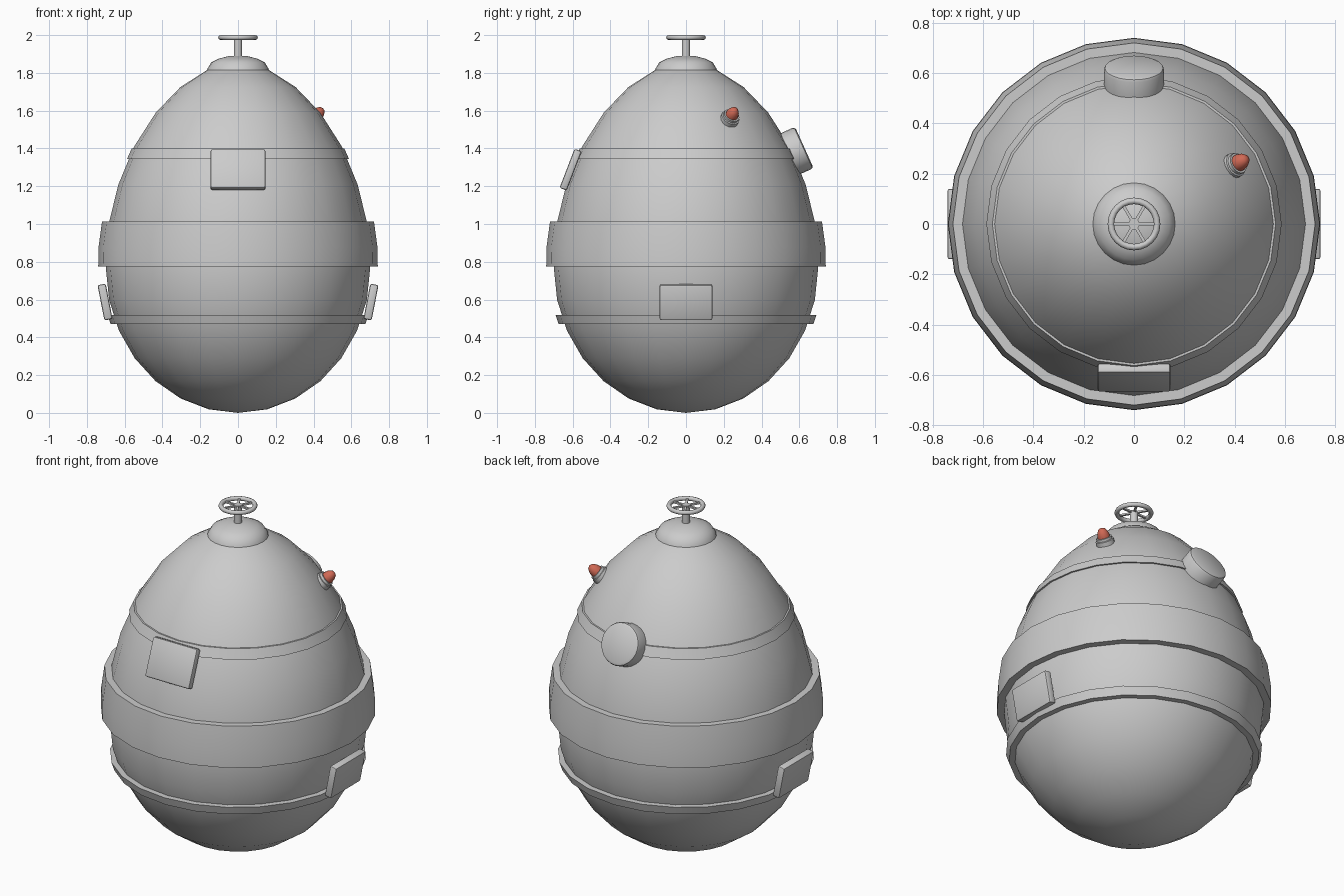
import bpy, bmesh, math
from mathutils import Vector, Matrix

if "Cube" in bpy.data.objects:
    bpy.data.objects.remove(bpy.data.objects["Cube"])


def material(name, color):
    m = bpy.data.materials.new(name)
    m.diffuse_color = (*color, 1)
    m.use_nodes = True
    m.node_tree.nodes["Principled BSDF"].inputs["Base Color"].default_value = m.diffuse_color
    return m


GREY = material("light grey", (0.6, 0.6, 0.6))
RED = material("signal red", (0.63, 0.14, 0.09))


def finish(name, bm, mat, angle=35, matrix=None):
    if matrix is not None:
        bm.transform(matrix)
    bmesh.ops.recalc_face_normals(bm, faces=bm.faces)
    mesh = bpy.data.meshes.new(name)
    bm.to_mesh(mesh)
    bm.free()
    ob = bpy.data.objects.new(name, mesh)
    bpy.context.collection.objects.link(ob)
    mesh.materials.append(mat)
    bpy.ops.object.select_all(action='DESELECT')
    ob.select_set(True)
    bpy.context.view_layer.objects.active = ob
    bpy.ops.object.shade_smooth_by_angle(angle=math.radians(angle))
    return ob


def lathe(name, profile, mat=GREY, segs=24, closed=False, angle=35, matrix=None):
    """Spin (radius, height) points around z."""
    bm = bmesh.new()
    pts = profile + profile[:1] if closed else profile
    vs = [bm.verts.new((r, 0, z)) for r, z in pts]
    es = [bm.edges.new(p) for p in zip(vs, vs[1:])]
    bmesh.ops.spin(bm, geom=vs + es, cent=(0, 0, 0), axis=(0, 0, 1),
                   angle=math.tau, steps=segs)
    bmesh.ops.remove_doubles(bm, verts=bm.verts, dist=0.0005)
    return finish(name, bm, mat, angle, matrix)


def aim(pos, direction):
    """Place local z along a direction."""
    return Matrix.Translation(pos) @ Vector(direction).to_track_quat('Z', 'Y').to_matrix().to_4x4()


def plate(name, size, pos, rot):
    bm = bmesh.new()
    bmesh.ops.create_cube(bm, size=1, matrix=Matrix.Diagonal((*size, 1)))
    bmesh.ops.bevel(bm, geom=bm.edges[:], offset=0.01, segments=2, affect='EDGES', profile=0.5)
    return finish(name, bm, GREY, 35, Matrix.Translation(pos) @ rot)


# Egg-shaped hull
lower = [(0.7 * math.sin(a), 0.77 - 0.77 * math.cos(a))
         for a in (math.pi * i / 14 for i in range(8))]
upper = [(0.685, 1.0), (0.633, 1.21), (0.55, 1.41), (0.435, 1.59),
         (0.305, 1.725), (0.156, 1.82), (0, 1.86)]
lathe("hull", lower + upper, angle=60)

# Reinforcing bands
lathe("upper_band", [(0.54, 1.345), (0.587, 1.345), (0.563, 1.4), (0.53, 1.4)], closed=True)
lathe("middle_band", [(0.68, 0.775), (0.74, 0.775), (0.738, 0.88), (0.72, 1.013), (0.66, 1.013)],
      closed=True)
lathe("lower_band", [(0.62, 0.47), (0.674, 0.47), (0.69, 0.518), (0.64, 0.518)], closed=True)

# Top cap, stem and valve wheel
lathe("top_cap", [(0.168, 1.80), (0.162, 1.822), (0.142, 1.855), (0.105, 1.874),
                  (0.055, 1.888), (0, 1.892)], angle=60)
lathe("valve_stem", [(0, 1.87), (0.022, 1.87), (0.022, 1.994), (0, 1.994)], segs=16)
rim = [(0.092 + 0.013 * math.cos(a), 1.987 + 0.013 * math.sin(a))
       for a in (math.tau * i / 8 for i in range(8))]
lathe("valve_rim", rim, closed=True, angle=60)
for i in range(6):
    bm = bmesh.new()
    bmesh.ops.create_cube(bm, size=1, matrix=Matrix.Translation((0.05, 0, 1.987))
                          @ Matrix.Diagonal((0.075, 0.012, 0.010, 1)))
    finish(f"valve_spoke_{i + 1}", bm, GREY, 30, Matrix.Rotation(i * math.pi / 3, 4, 'Z'))

# Bevelled plates on the front and both sides
plate("front_plate", (0.29, 0.04, 0.222), (0, -0.611, 1.288),
      Matrix.Rotation(math.radians(-21), 4, 'X'))
for name, s in (("right_plate", 1), ("left_plate", -1)):
    plate(name, (0.044, 0.28, 0.19), (0.704 * s, 0, 0.587),
          Matrix.Rotation(math.radians(11) * s, 4, 'Y'))

# Round hatch on the back
lathe("back_hatch", [(0, -0.045), (0.12, -0.045), (0.12, 0.026), (0.116, 0.036),
                     (0.104, 0.042), (0, 0.042)],
      matrix=aim((0, 0.588, 1.388), (0, 0.91, 0.41)))

# Signal lamp
lamp = aim((0.392, 0.229, 1.552), (0.65, 0.37, 0.66))
lathe("lamp_base", [(0, -0.03), (0.05, -0.03), (0.05, 0.02), (0.043, 0.022),
                    (0.043, 0.036), (0, 0.036)], segs=16, matrix=lamp)
lathe("lamp_bulb", [(0.034, 0.03), (0.034, 0.045), (0.029, 0.064), (0.018, 0.082),
                    (0, 0.09)], RED, 16, angle=60, matrix=lamp)
